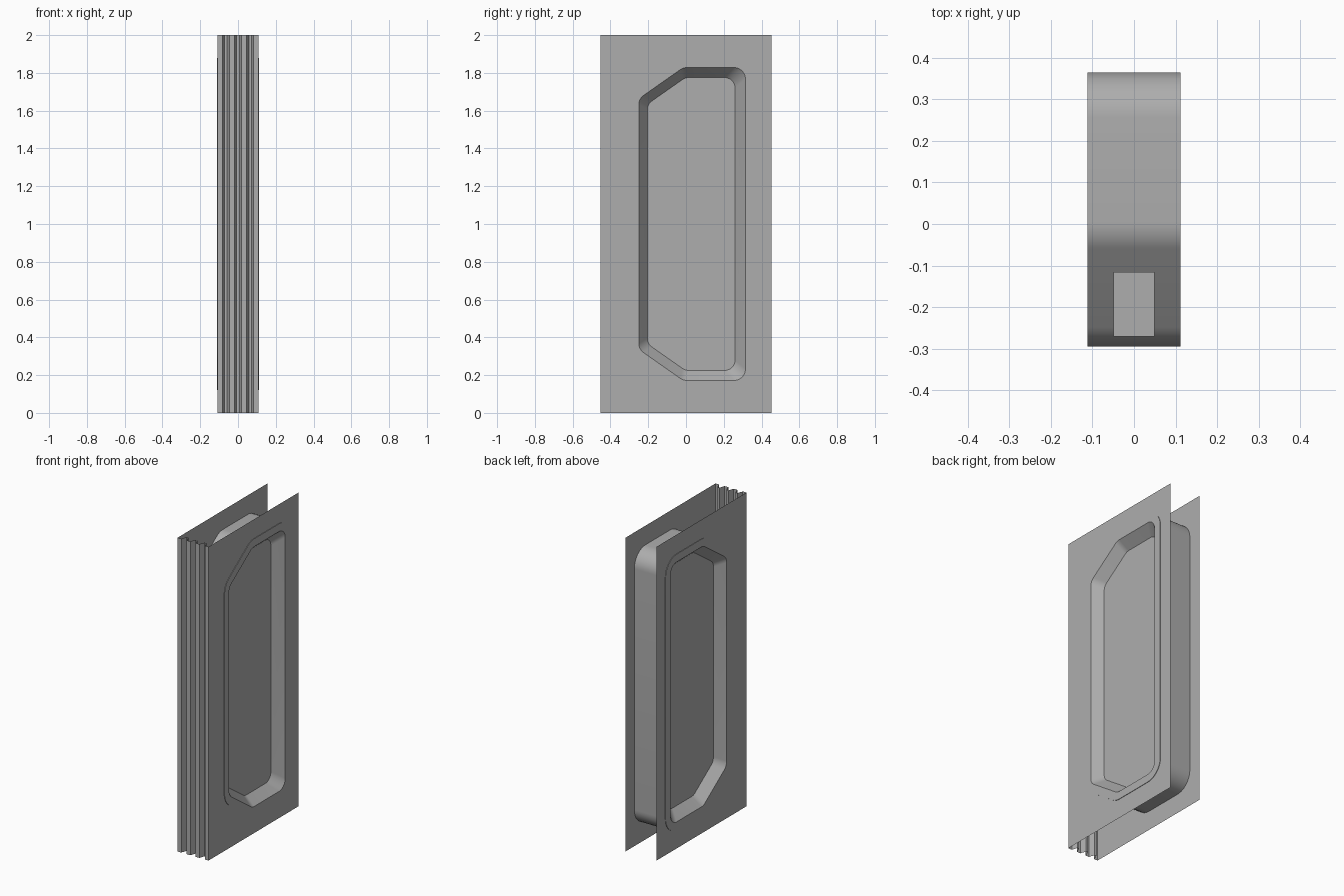
import bpy, bmesh, math
from mathutils import Vector

default = bpy.data.objects.get("Cube")
if default:
    bpy.data.objects.remove(default, do_unlink=True)

HEIGHT = 2.0
HALF_DEPTH = 0.453
SHEET_X = 0.109      # side sheets
RIM_X = 0.112        # raised rim of the pocket
FLOOR_X = 0.05       # pocket floor

grey = bpy.data.materials.new("plain grey")
grey.use_nodes = True
colour = (0.42, 0.42, 0.42, 1)
grey.diffuse_color = colour
grey.node_tree.nodes["Principled BSDF"].inputs["Base Color"].default_value = colour


def finish(name, bm, smooth=False):
    mesh = bpy.data.meshes.new(name)
    bm.to_mesh(mesh)
    bm.free()
    mesh.materials.append(grey)
    obj = bpy.data.objects.new(name, mesh)
    bpy.context.collection.objects.link(obj)
    if smooth:
        bpy.ops.object.select_all(action='DESELECT')
        obj.select_set(True)
        bpy.context.view_layer.objects.active = obj
        bpy.ops.object.shade_smooth_by_angle(angle=math.radians(30))
    return obj


def outline(front, back, top, knee_y, knee_z, radius, steps=8):
    """Rounded six-sided outline in (y, z), mirrored about mid height."""
    upper = [(front, knee_z), (knee_y, top), (back, top)]
    corners = upper + [(y, HEIGHT - z) for y, z in reversed(upper)]
    corners = [Vector(c) for c in corners]
    points = []
    for i, c in enumerate(corners):
        a = (corners[i - 1] - c).normalized()
        b = (corners[(i + 1) % len(corners)] - c).normalized()
        half = a.angle(b) / 2
        centre = c + (a + b).normalized() * radius / math.sin(half)
        start = c + a * radius / math.tan(half) - centre
        end = c + b * radius / math.tan(half) - centre
        for k in range(steps + 1):
            points.append(centre + start.lerp(end, k / steps).normalized() * radius)
    return points


outer = outline(-0.295, 0.365, 1.878, -0.03, 1.692, 0.11)
opening = outline(-0.25, 0.315, 1.828, -0.015, 1.663, 0.06)
floor = outline(-0.205, 0.26, 1.775, -0.004, 1.634, 0.055)

# Pocket body: floor, sloping wall, rim and outer wall, from side to side
bm = bmesh.new()
sections = [(floor, -FLOOR_X), (opening, -RIM_X), (outer, -RIM_X),
            (outer, RIM_X), (opening, RIM_X), (floor, FLOOR_X)]
loops = [[bm.verts.new((x, p.x, p.y)) for p in pts] for pts, x in sections]
for one, two in zip(loops, loops[1:]):
    n = len(one)
    for i in range(n):
        j = (i + 1) % n
        bm.faces.new((one[i], one[j], two[j], two[i]))
bm.faces.new(loops[0])
bm.faces.new(loops[-1])
bmesh.ops.recalc_face_normals(bm, faces=bm.faces)
finish("pocket_body", bm, smooth=True)

# Side sheets with a hole around the pocket
rectangle = [Vector((y, z)) for y, z in ((-HALF_DEPTH, 0), (HALF_DEPTH, 0),
                                         (HALF_DEPTH, HEIGHT), (-HALF_DEPTH, HEIGHT))]
for name, side in (("left_sheet", 1), ("right_sheet", -1)):
    bm = bmesh.new()
    edges = []
    for pts in (rectangle, outer):
        vs = [bm.verts.new((side * SHEET_X, p.x, p.y)) for p in pts]
        edges += [bm.edges.new((vs[i - 1], vs[i])) for i in range(len(vs))]
    bmesh.ops.triangle_fill(bm, edges=edges, use_beauty=True)
    bm.normal_update()
    for f in bm.faces:
        if f.normal.x * side < 0:
            f.normal_flip()
    finish(name, bm)

# Corrugated front: four crests with three valleys
crest, slope, valley, depth = 0.026, 0.012, 0.014, 0.035
path = []
x = -SHEET_X
for i in range(4):
    path += [(x, -HALF_DEPTH), (x + crest, -HALF_DEPTH)]
    x += crest + slope
    if i < 3:
        path += [(x, depth - HALF_DEPTH), (x + valley, depth - HALF_DEPTH)]
    x += valley + slope
bm = bmesh.new()
low = [bm.verts.new((x, y, 0)) for x, y in path]
high = [bm.verts.new((x, y, HEIGHT)) for x, y in path]
for i in range(len(path) - 1):
    bm.faces.new((low[i], low[i + 1], high[i + 1], high[i]))
finish("corrugated_front", bm)

# Upright core block showing through the sloping front of the pocket body
bm = bmesh.new()
bmesh.ops.create_cube(bm, size=1)
bmesh.ops.scale(bm, vec=(2 * FLOOR_X - 0.002, 0.155, 1.7), verts=bm.verts)
bmesh.ops.translate(bm, vec=(0, -0.193, HEIGHT / 2), verts=bm.verts)
finish("core_block", bm)
